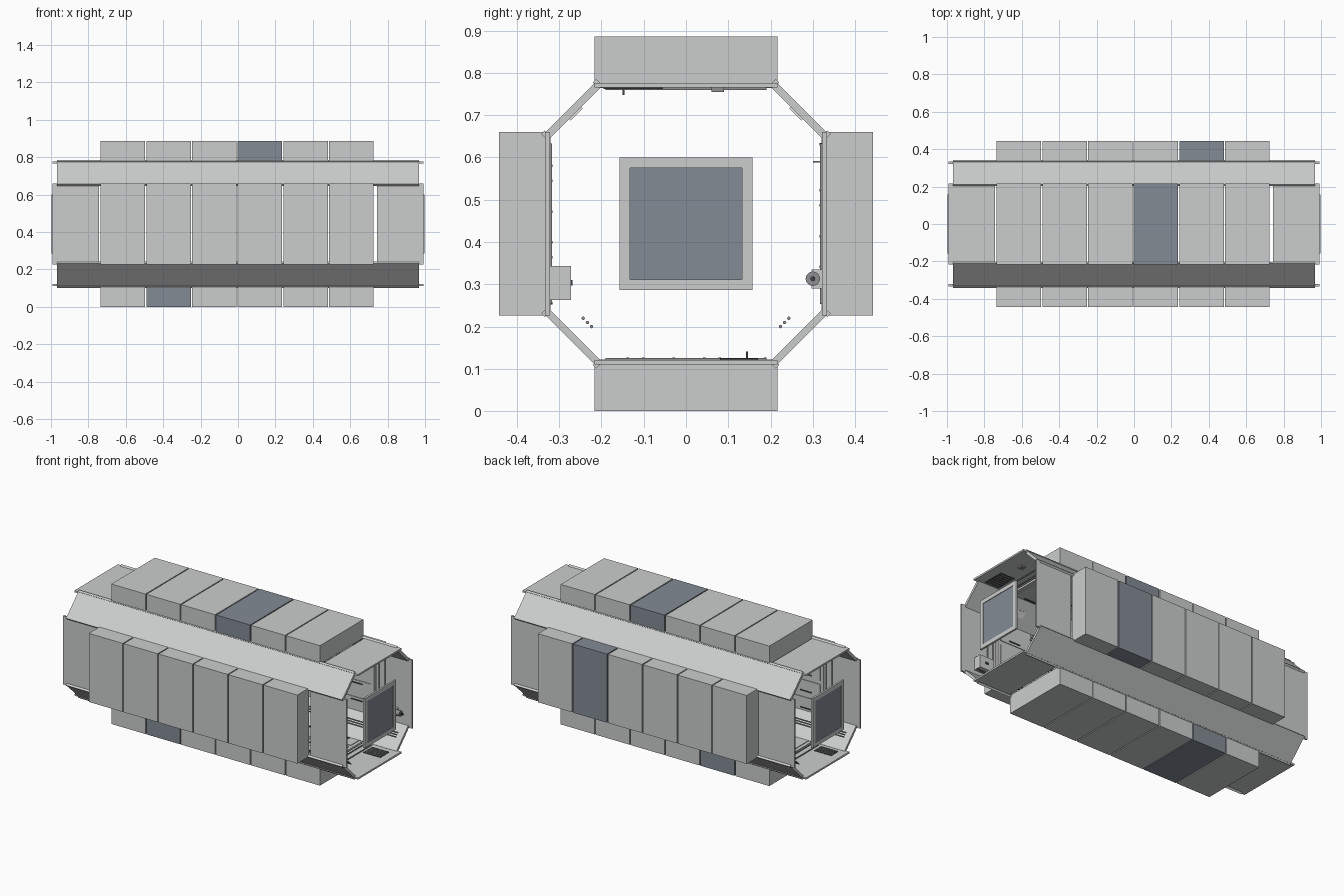
import bpy
import bmesh
from math import radians, pi
from mathutils import Matrix, Vector

if "Cube" in bpy.data.objects:
    bpy.data.objects.remove(bpy.data.objects["Cube"], do_unlink=True)

CENTRE = 0.443            # height of the module axis
BACK, TOP, FRONT, BOTTOM = 0, 90, 180, 270
SIDES = {"back": BACK, "top": TOP, "front": FRONT, "bottom": BOTTOM}
HALF = 0.217              # half width of a rack


def material(name, r, g, b):
    m = bpy.data.materials.new(name)
    m.use_nodes = True
    m.diffuse_color = (r, g, b, 1)
    m.node_tree.nodes["Principled BSDF"].inputs["Base Color"].default_value = (r, g, b, 1)
    return m


GREY = material("light grey", 0.6, 0.61, 0.61)
BLUE = material("slate blue grey", 0.23, 0.26, 0.3)
DARK = material("dark trim", 0.06, 0.065, 0.07)
LAMP = material("lamp white", 0.8, 0.8, 0.77)
METAL = material("rail grey", 0.28, 0.28, 0.28)


def finish(name, bm, mat, angle):
    bmesh.ops.recalc_face_normals(bm, faces=bm.faces)
    mesh = bpy.data.meshes.new(name)
    bm.to_mesh(mesh)
    bm.free()
    mesh.materials.append(mat)
    obj = bpy.data.objects.new(name, mesh)
    obj.location.z = CENTRE
    obj.rotation_euler.x = radians(angle)
    bpy.context.collection.objects.link(obj)
    return obj


def slabs(name, mat, angle, boxes):
    """Boxes as (x0, x1, out0, out1, across0, across1), turned about the axis."""
    bm = bmesh.new()
    for x0, x1, n0, n1, u0, u1 in boxes:
        lo, hi = Vector((x0, n0, u0)), Vector((x1, n1, u1))
        m = Matrix.Translation((lo + hi) / 2) @ Matrix.Diagonal((*(hi - lo), 1))
        bmesh.ops.create_cube(bm, size=1, matrix=m)
    return finish(name, bm, mat, angle)


def rods(name, mat, angle, items, sides=10):
    """Rods along x as (x0, x1, out, across, radius), turned about the axis."""
    bm = bmesh.new()
    for x0, x1, n, u, r in items:
        m = Matrix.Translation(((x0 + x1) / 2, n, u)) @ Matrix.Rotation(pi / 2, 4, "Y")
        bmesh.ops.create_cone(bm, cap_ends=True, segments=sides, radius1=r,
                              radius2=r, depth=x1 - x0, matrix=m)
    obj = finish(name, bm, mat, angle)
    bpy.ops.object.select_all(action="DESELECT")
    obj.select_set(True)
    bpy.context.view_layer.objects.active = obj
    bpy.ops.object.shade_smooth_by_angle()
    return obj


# Equipment racks: six per side, some of them in slate
PITCH, FIRST = 0.2445, -0.735
SLATE = {("back", 4), ("top", 3), ("bottom", 1)}
for side, angle in SIDES.items():
    for i in range(6):
        x0 = FIRST + i * PITCH
        x1 = x0 + 0.238
        slate = (side, i) in SLATE
        slabs(f"{side}_rack_{i + 1}", BLUE if slate else GREY, angle,
              [(x0, x1, 0.325, 0.443, -HALF, HALF)])
        # Drawer fronts and handles on the inner face
        cuts = 2 + (i + angle // 90) % 3
        step = 2 * HALF / cuts
        fronts = [(x0 + 0.02, x1 - 0.02, 0.321, 0.326,
                   -HALF + k * step + 0.012, -HALF + (k + 1) * step - 0.012)
                  for k in range(cuts)]
        slabs(f"{side}_drawers_{i + 1}", GREY, angle, fronts)
        slabs(f"{side}_drawer_handles_{i + 1}", DARK, angle,
              [(x0 + 0.08, x1 - 0.08, 0.316, 0.322, f[5] - 0.02, f[5] - 0.014)
               for f in fronts])

    # Thin end walls beyond the racks
    slabs(f"{side}_end_walls", GREY, angle,
          [(0.742, 0.993, 0.322, 0.333, -HALF, HALF),
           (-0.993, -0.742, 0.322, 0.333, -HALF, HALF)])
    # Handrails beside the end walls
    for s in (-1, 1):
        xa, xb = sorted((s * 0.76, s * 0.8))
        slabs(f"{side}_end_trim", METAL, angle,
              [(xa, xa + 0.006, 0.317, 0.323, -0.19, 0.19),
               (xb, xb + 0.006, 0.317, 0.323, -0.19, 0.19)])

# Diagonal corner panels, in two layers, with the edge rails
for name, angle in (("upper_back", 45), ("upper_front", 135),
                    ("lower_front", 225), ("lower_back", 315)):
    slabs(f"{name}_corner_panel", GREY, angle,
          [(-0.967, 0.967, 0.380, 0.388, -0.09, 0.09)])
    slabs(f"{name}_corner_lining", GREY, angle,
          [(-0.967, 0.967, 0.371, 0.380, -0.083, 0.083)])
    slabs(f"{name}_edge_rails", GREY, angle,
          [(-0.967, 0.967, 0.378, 0.392, s * 0.086 - 0.006, s * 0.086 + 0.006)
           for s in (-1, 1)])
    if name.startswith("upper"):
        # Ceiling lamps
        slabs(f"{name}_lamps", LAMP, angle,
              [(x - 0.13, x + 0.13, 0.366, 0.372, -0.02, 0.02)
               for x in (-0.72, -0.24, 0.24, 0.72)])
    else:
        # Cable runs
        rods(f"{name}_cables", METAL, angle,
             [(-0.95, 0.95, 0.33, u, 0.004) for u in (-0.014, 0, 0.014)])

# Square hatches at both ends
for name, s in (("left", 1), ("right", -1)):
    x0, x1 = sorted((s * 0.986, s * 0.998))
    a, b = 0.157, 0.132
    slabs(f"{name}_hatch_frame", GREY, 0,
          [(x0, x1, -a, a, b, a), (x0, x1, -a, a, -a, -b),
           (x0, x1, -a, -b, -b, b), (x0, x1, b, a, -b, b)])
    p0, p1 = sorted((s * 0.988, s * 0.994))
    slabs(f"{name}_hatch_panel", BLUE, 0, [(p0, p1, -b, b, -b, b)])


# Vent grilles on the floor and ceiling
def grille(name, angle, x0, x1, u0, u1, count=7):
    slabs(name, DARK, angle, [(x0, x1, 0.319, 0.323, u0, u1)])
    step = (u1 - u0) / count
    slabs(name + "_slats", METAL, angle,
          [(x0 + 0.006, x1 - 0.006, 0.317, 0.320,
            u0 + (k + 0.3) * step, u0 + (k + 0.7) * step) for k in range(count)])


grille("ceiling_grille", TOP, 0.83, 0.93, 0.055, 0.195)
grille("floor_grille_left", BOTTOM, 0.82, 0.94, 0.08, 0.17)
grille("floor_grille_right", BOTTOM, -0.94, -0.82, -0.18, -0.11)
slabs("ceiling_knob", METAL, TOP, [(0.87, 0.9, 0.312, 0.323, -0.09, -0.06)])
slabs("ceiling_pin", DARK, TOP, [(0.85, 0.855, 0.305, 0.323, 0.145, 0.15)])
slabs("floor_pin", DARK, BOTTOM, [(0.5, 0.505, 0.302, 0.325, 0.142, 0.147)])

# Wall equipment
slabs("front_wall_box", GREY, FRONT, [(0.8, 0.9, 0.272, 0.323, 0.1, 0.18)])
slabs("front_wall_box_latch", DARK, FRONT, [(0.84, 0.86, 0.268, 0.273, 0.133, 0.146)])
slabs("back_wall_bracket", GREY, BACK, [(0.84, 0.9, 0.297, 0.323, -0.153, -0.108)])
rods("back_wall_bottle", METAL, BACK, [(0.82, 0.93, 0.3, -0.13, 0.017)], 20)
rods("back_wall_bottle_valve", DARK, BACK, [(0.93, 0.945, 0.3, -0.13, 0.006)])
slabs("back_wall_shelf", METAL, BACK, [(0.3, 0.42, 0.3, 0.325, 0.145, 0.149)])
